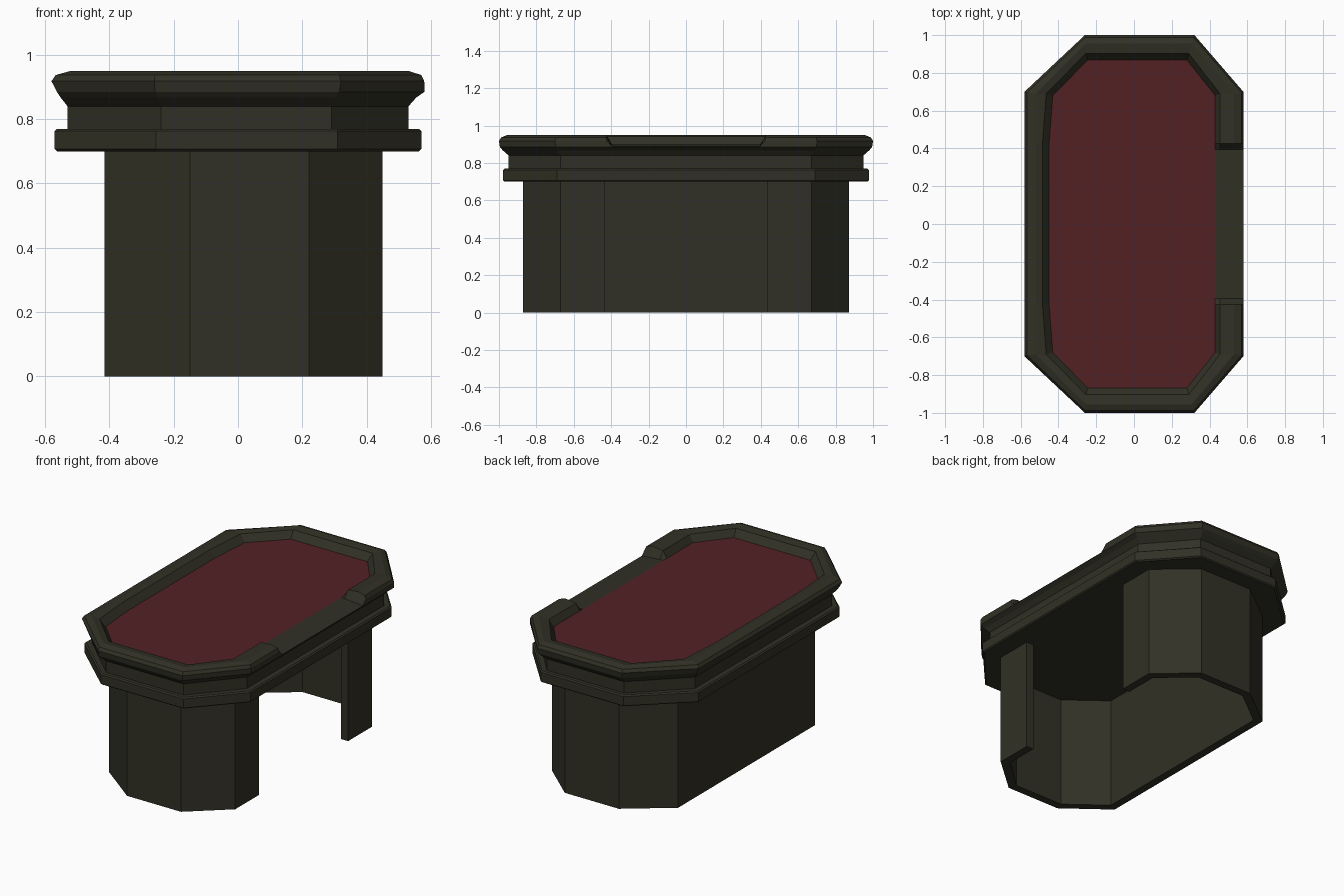
import bpy, bmesh

if "Cube" in bpy.data.objects:
    bpy.data.objects.remove(bpy.data.objects["Cube"])


def material(name, rgb):
    m = bpy.data.materials.new(name)
    m.diffuse_color = (*rgb, 1.0)
    m.use_nodes = True
    m.node_tree.nodes["Principled BSDF"].inputs["Base Color"].default_value = m.diffuse_color
    return m


OLIVE = material("dark olive", (0.031, 0.030, 0.019))
FELT = material("dark red felt", (0.084, 0.0155, 0.0175))


def finish(bm, name, mat):
    bmesh.ops.recalc_face_normals(bm, faces=bm.faces[:])
    me = bpy.data.meshes.new(name)
    bm.to_mesh(me)
    bm.free()
    me.materials.append(mat)
    ob = bpy.data.objects.new(name, me)
    bpy.context.collection.objects.link(ob)
    return ob


def mirrored(half):
    """Closed outline from its +y half, listed from +x round to -x."""
    return half + [(x, -y) for x, y in reversed(half)]


def octagon(xl, xr, y, xa, xb, yc):
    return mirrored([(xr, yc), (xb, y), (xa, y), (xl, yc)])


def loft(name, rings, mat, cap_start=True, cap_end=True):
    """Skin closed rings of 3D points."""
    bm = bmesh.new()
    loops = [[bm.verts.new(p) for p in r] for r in rings]
    n = len(loops[0])
    for a, b in zip(loops, loops[1:]):
        for i in range(n):
            j = (i + 1) % n
            bm.faces.new((a[i], a[j], b[j], b[i]))
    if cap_start:
        bm.faces.new(loops[0])
    if cap_end:
        bm.faces.new(loops[-1])
    return finish(bm, name, mat)


def at(points, z):
    return [(x, y, z) for x, y in points]


# Hollow pedestal, open on the +x side and underneath
outer = mirrored([(0.45, 0.435), (0.45, 0.67), (0.22, 0.872), (-0.15, 0.872), (-0.415, 0.67)])
inner = mirrored([(0.40, 0.435), (0.40, 0.645), (0.202, 0.822), (-0.134, 0.822), (-0.365, 0.645)])
wall = outer + inner[::-1]
bm = bmesh.new()
lo = [bm.verts.new((x, y, 0.0)) for x, y in wall]
hi = [bm.verts.new((x, y, 0.70)) for x, y in wall]
n = len(wall)
for i in range(n):
    j = (i + 1) % n
    bm.faces.new((lo[i], lo[j], hi[j], hi[i]))
for i in range(len(outer) - 1):
    for r in (lo, hi):
        bm.faces.new((r[i], r[i + 1], r[n - 2 - i], r[n - 1 - i]))
finish(bm, "pedestal", OLIVE)

# Ledge with small bevels
big = octagon(-0.57, 0.57, 0.978, -0.255, 0.31, 0.69)
small = octagon(-0.562, 0.562, 0.970, -0.252, 0.307, 0.685)
loft("ledge", [at(small, 0.70), at(big, 0.707), at(big, 0.763), at(small, 0.77)], OLIVE)

# Neck between ledge and rim
neck = octagon(-0.53, 0.53, 0.948, -0.24, 0.29, 0.67)
loft("neck", [at(neck, 0.765), at(neck, 0.845)], OLIVE)


# Padded rim, dipped on the +x side
def rim_ring(xl, xr, y, xa, xb, yc, z, bow=0.0):
    half = [(xr, 0.395), (xr, 0.425), (xr, yc), (xb, y), (xa, y), (xl + bow, yc), (xl, 0.42)]
    ring = []
    for px, py in mirrored(half):
        dip = 0.888 + (0.58 - px) / 0.15 * 0.012
        low = px > 0.4 and abs(py) < 0.4
        ring.append((px, py, min(z, dip) if low else z))
    return ring


felt_ring = rim_ring(-0.45, 0.43, 0.868, -0.245, 0.28, 0.68, 0.90, 0.02)
loft("rim", [
    rim_ring(-0.53, 0.53, 0.948, -0.24, 0.29, 0.67, 0.84),
    rim_ring(-0.552, 0.555, 0.980, -0.25, 0.305, 0.69, 0.868),
    rim_ring(-0.563, 0.58, 0.995, -0.258, 0.315, 0.698, 0.885),
    rim_ring(-0.58, 0.579, 1.0, -0.26, 0.32, 0.70, 0.918),
    rim_ring(-0.567, 0.57, 0.988, -0.258, 0.315, 0.695, 0.937),
    rim_ring(-0.52, 0.53, 0.955, -0.255, 0.305, 0.69, 0.95),
    rim_ring(-0.485, 0.455, 0.903, -0.255, 0.29, 0.69, 0.942, 0.02),
    felt_ring,
], OLIVE, cap_end=False)

# Felt playing surface
bm = bmesh.new()
bm.faces.new([bm.verts.new(p) for p in felt_ring])
felt = finish(bm, "felt_top", FELT)
if felt.data.polygons[0].normal.z < 0:
    felt.data.flip_normals()
